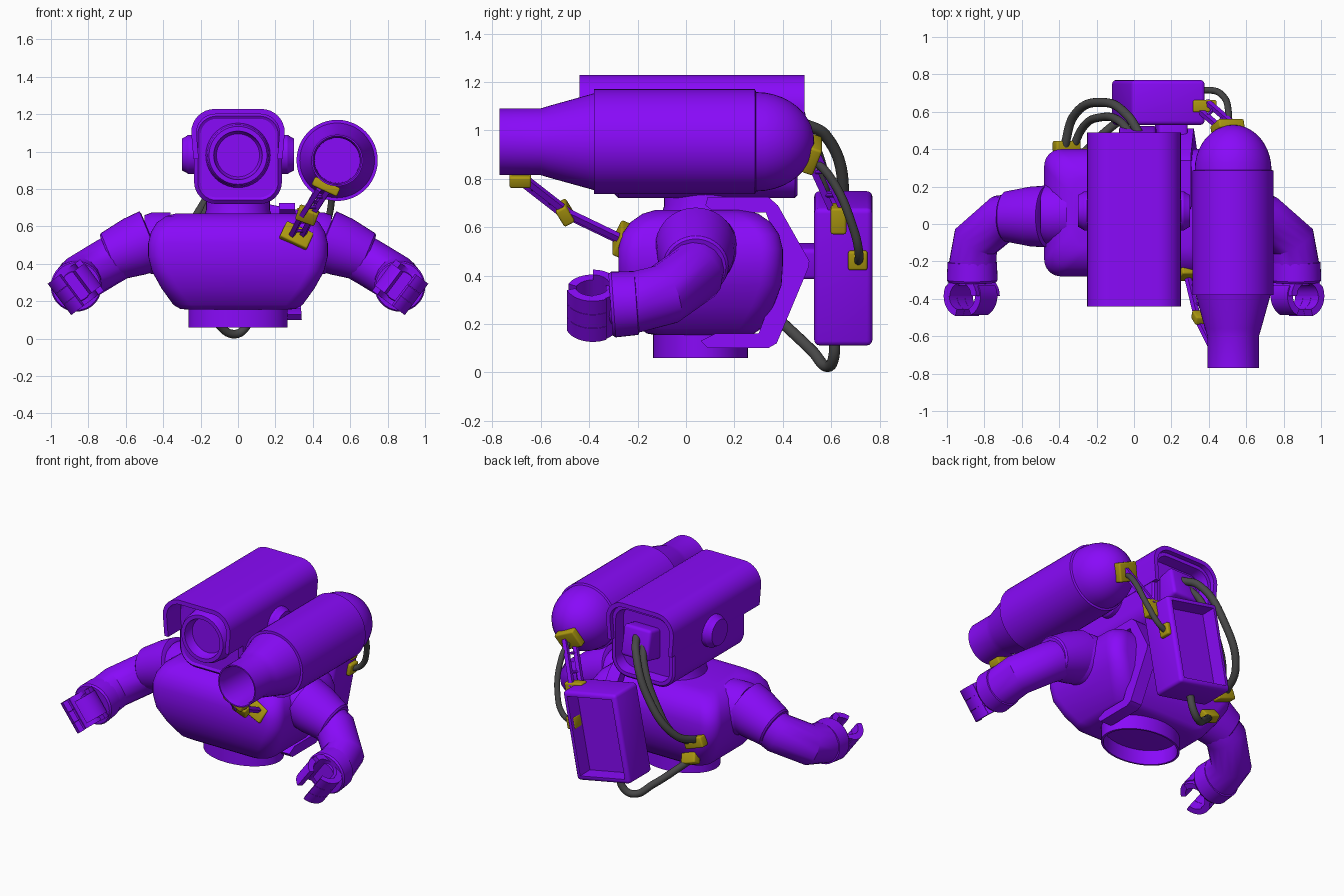
import bpy, bmesh
from math import sin, cos, pi, radians
from mathutils import Vector, Matrix, Euler

if "Cube" in bpy.data.objects:
    bpy.data.objects.remove(bpy.data.objects["Cube"])


def material(name, rgb):
    m = bpy.data.materials.new(name)
    m.diffuse_color = (*rgb, 1)
    m.use_nodes = True
    m.node_tree.nodes["Principled BSDF"].inputs["Base Color"].default_value = m.diffuse_color
    return m


PURPLE = material("purple_paint", (0.25, 0.003, 0.95))
YELLOW = material("yellow_metal", (0.42, 0.32, 0.005))
RUBBER = material("dark_rubber", (0.065, 0.065, 0.065))


def add(name, bm, mat=PURPLE, mirror=False):
    bmesh.ops.recalc_face_normals(bm, faces=bm.faces)
    me = bpy.data.meshes.new(name)
    bm.to_mesh(me)
    bm.free()
    me.materials.append(mat)
    ob = bpy.data.objects.new(name, me)
    bpy.context.collection.objects.link(ob)
    if mirror:
        ob.modifiers.new("mirror", 'MIRROR')
    return ob


def loft(name, rings, mat=PURPLE, mirror=False, caps=(True, True)):
    bm = bmesh.new()
    vs = [[bm.verts.new(p) for p in r] for r in rings]
    n = len(vs[0])
    for a, b in zip(vs, vs[1:]):
        for i in range(n):
            j = (i + 1) % n
            bm.faces.new((a[i], a[j], b[j], b[i]))
    if caps[0]:
        bm.faces.new(vs[0])
    if caps[1]:
        bm.faces.new(vs[-1])
    return add(name, bm, mat, mirror)


def lathe(name, origin, axis, profile, n=40, squash=1, **kw):
    """profile: (distance along axis, radius)"""
    q = Vector(axis).to_track_quat('Z', 'Y')
    o = Vector(origin)
    rings = [[o + q @ Vector((r * cos(2 * pi * i / n), squash * r * sin(2 * pi * i / n), t))
              for i in range(n)] for t, r in profile]
    return loft(name, rings, **kw)


def box(name, c, size, rot=(0, 0, 0), bevel=0.012, mat=PURPLE, mirror=False, recess=None):
    bm = bmesh.new()
    bmesh.ops.create_cube(bm, size=1)
    bmesh.ops.scale(bm, vec=size, verts=bm.verts)
    if recess:
        bm.normal_update()
        f = [f for f in bm.faces if f.normal.y > 0.9]
        bmesh.ops.inset_region(bm, faces=f, thickness=recess[0])
        bmesh.ops.inset_region(bm, faces=f, thickness=0.004)
        bmesh.ops.translate(bm, vec=(0, -recess[1], 0), verts=f[0].verts)
    edges = [e for e in bm.edges if all(max(abs(v.co[k]) / size[k] for k in (0, 2)) > .49 for v in e.verts)
             and len(e.link_faces) == 2 and e.calc_face_angle(0) > 1]
    bmesh.ops.bevel(bm, geom=edges, offset=bevel, segments=3, profile=0.5, affect='EDGES')
    bm.transform(Matrix.Translation(c) @ Euler([radians(a) for a in rot]).to_matrix().to_4x4())
    return add(name, bm, mat, mirror)


def hose(name, pts, radius, mat=RUBBER, mirror=False, bend='AUTO'):
    cu = bpy.data.curves.new(name, 'CURVE')
    cu.dimensions = '3D'
    cu.bevel_depth, cu.bevel_resolution = radius, 6
    cu.resolution_u = 10 if bend == 'AUTO' else 1
    cu.use_fill_caps = True
    sp = cu.splines.new('BEZIER')
    sp.bezier_points.add(len(pts) - 1)
    for b, p in zip(sp.bezier_points, pts):
        b.co = p
        b.handle_left_type = b.handle_right_type = bend
    tmp = bpy.data.objects.new(name + "_path", cu)
    bpy.context.collection.objects.link(tmp)
    me = bpy.data.meshes.new_from_object(tmp.evaluated_get(bpy.context.evaluated_depsgraph_get()))
    bpy.data.objects.remove(tmp)
    bm = bmesh.new()
    bm.from_mesh(me)
    bmesh.ops.remove_doubles(bm, verts=bm.verts, dist=1e-5)
    me.materials.clear()
    return add(name, bm, mat, mirror)


def rrect(hx, hz, r, n=9):
    pts = []
    for k, (sx, sz) in enumerate(((1, 1), (-1, 1), (-1, -1), (1, -1))):
        for i in range(n):
            a = pi / 2 * (k + i / (n - 1))
            pts.append((sx * (hx - r) + r * cos(a), sz * (hz - r) + r * sin(a)))
    return pts


def strut(name, p, q):
    p, q = Vector(p), Vector(q)
    d = q - p
    side = d.cross(Vector((0, 0, 1))).normalized() * 0.03
    for i, s in enumerate((-1, 1)):
        lathe(f"{name}_rail_{i}", p + s * side, d, [(0, 0.019), (d.length, 0.019)], n=4)
    for i, t in enumerate((0.3, 0.7)):
        c = p + d * t
        lathe(f"{name}_rung_{i}", c - side, side, [(0, 0.009), (0.06, 0.009)], n=8)


# torso: stacked rounded sections (z, half width, half depth)
sections = [(.155, .27, .19), (.16, .31, .22), (.18, .345, .25), (.27, .41, .30), (.36, .46, .335),
            (.44, .48, .34), (.51, .48, .34), (.57, .465, .325), (.62, .435, .29), (.655, .385, .24),
            (.67, .33, .19)]
loft("torso", [[(u, .06 + v, z) for u, v in rrect(hx, hy, .09)] for z, hx, hy in sections])

# waist socket (open below) and neck
lathe("waist_ring", (0, .06, 0), (0, 0, 1),
      [(.2, .245), (.09, .245), (.06, .25), (.06, .265), (.2, .265)], n=48, squash=.74)
lathe("neck", (0, .08, 0), (0, 0, 1), [(.63, .19), (.69, .17), (.76, .17)])

# head body with recessed back
ZC = .965
body = [(y, .235 - i, .245 - i, .12 - i) for y, i in
        ((-.29, .035), (-.30, .02), (-.28, 0), (.45, 0), (.46, .012), (.46, .035), (.39, .045))]
loft("head_body", [[(u, y, ZC + v) for u, v in rrect(hx, hz, r)] for y, hx, hz, r in body])
lathe("lens", (0, -.27, .98), (0, -1, 0),
      [(0, .175), (.09, .165), (.11, .155), (.11, .13), (.06, .122), (.05, .115), (.05, .0001)])
box("head_back_block", (.02, .43, .98), (.2, .16, .2), (12, 0, 0), .02)

# hood shell over the head
lo = -.01
out = rrect(.25, .258, .125)[:18]
inn = rrect(.222, .23, .1)[:18]
shape = [(.238, lo)] + out + [(-.238, lo), (-.21, lo)] + inn[::-1] + [(.21, lo)]
loft("hood", [[(u, y, .97 + v) for u, v in shape] for y in (-.44, .49)])

# ear discs
lathe("ear_disc", (.22, .07, .985), (1, 0, 0), [(0, .105), (.045, .105), (.06, .095), (.08, .085)], mirror=True)

# shoulder cannon with hollow muzzle and domed rear
dome = [(.29 + .24 * sin(a), .205 * cos(a) + .0001) for a in [pi / 2 * i / 10 for i in range(11)]]
lathe("cannon", (.53, 0, .953), (0, 1, 0),
      [(-.35, .12), (-.74, .122), (-.77, .13), (-.77, .138), (-.60, .138), (-.56, .15),
       (-.38, .2), (-.38, .217), (.285, .217)] + dome, n=48)

# shoulders, angular bent arms, cuffs
lathe("shoulder_collar", (.36, .05, .51), (1, 0, 0), [(0, .165), (.10, .165), (.14, .15)], mirror=True)
lathe("shoulder", (.46, .04, .53), (.93, 0, -.38),
      [(0, .15), (.005, .165), (.10, .16), (.24, .135), (.25, .125), (.25, .05)], mirror=True)
hose("arm", [(.60, .04, .465), (.705, .03, .405), (.845, -.09, .32), (.865, -.23, .285)],
     .128, PURPLE, True, 'VECTOR')
lathe("wrist_cuff", (.865, -.20, .287), (0, -1, -.07),
      [(0, .11), (.005, .132), (.1, .136), (.112, .128), (.112, .05)], mirror=True)

# hands: palm, three finger bands and a thumb, all curling round one tilted axis
AX, U = Vector((.6, 0, .8)), Vector((.8, 0, -.6))
HC = Vector((.865, -.385, .277))


def curl(name, a0, a1, t0, t1, r0=.075, r1=.112):
    arc = [radians(a0 + (a1 - a0) * i / 14) for i in range(15)]
    pts = [(r1, a) for a in arc] + [(r0, a) for a in reversed(arc)]
    loft(name, [[HC + U * (r * cos(a)) + Vector((0, r * sin(a), 0)) + AX * t for r, a in pts]
                for t in (t0, t1)], mirror=True)


curl("palm", 0, 180, -.105, .105, .07, .106)
for k in range(3):
    t = -.105 + k * .0705
    curl(f"finger_{k}", 30, -72, t, t + .069)
curl("thumb", 150, 245, -.075, .075)
lathe("wrist_pin", (.865, -.29, .28), (0, -1, 0), [(0, .09), (.04, .08)], mirror=True)

# side bracket wrapping round the back of the torso
outer = [(.08, .69), (.09, .725), (.34, .725), (.38, .69), (.51, .46), (.505, .43), (.375, .12), (.34, .10),
         (.09, .10), (.06, .13)]
inner = [(.12, .16), (.30, .16), (.39, .40), (.39, .50), (.33, .66), (.12, .66)]
loft("back_bracket", [[(x + (.45 - z) * .06, y, z) for y, z in outer + inner] for x in (.235, .32)])

# tilted backpack and its mount
box("backpack", (.13, .65, .43), (.4, .24, .58), (0, 11, 0), .022, recess=(.045, .1))
box("backpack_mount", (.2, .46, .46), (.16, .18, .13), (0, 11, 0), .02)

# hoses
hose("lower_hose", [(.07, .61, .17), (.04, .61, .06), (-.02, .585, .024), (-.12, .52, .09), (-.29, .36, .24)], .023)
hose("head_hose_outer", [(.03, .48, 1.03), (-.03, .575, .98), (-.17, .65, .74), (-.32, .58, .5), (-.375, .40, .41)], .024)
hose("head_hose_inner", [(-.02, .48, 1.0), (-.07, .545, .9), (-.18, .57, .66), (-.27, .52, .47), (-.33, .40, .38)], .022)
hose("cannon_hose", [(.5, .51, .9), (.505, .6, .8), (.47, .69, .6), (.41, .715, .49), (.33, .71, .45)], .018)

# folding struts that carry the cannon
strut("front_upper_strut", (.46, -.68, .8), (.37, -.5, .66))
strut("front_lower_strut", (.37, -.5, .66), (.31, -.25, .54))
strut("rear_strut", (.5, .52, .9), (.37, .63, .66))

# yellow clips
clips = [("muzzle_clip", (.47, -.685, .813), (.15, .09, .05), (0, 25, 0)),
         ("elbow_clip", (.37, -.5, .66), (.11, .05, .08), (30, 20, 0)),
         ("chest_clip", (.31, -.255, .545), (.16, .07, .10), (-25, 25, 0)),
         ("dome_clip", (.5, .52, .9), (.15, .05, .12), (-20, 25, 0)),
         ("pack_clip", (.37, .63, .635), (.13, .065, .11), (0, 11, 0)),
         ("pack_hose_clip", (.335, .71, .465), (.06, .08, .08), (0, 11, 0)),
         ("upper_hose_clip", (-.36, .415, .40), (.14, .06, .07), (0, 20, 0)),
         ("lower_hose_clip", (-.29, .365, .25), (.11, .06, .07), (30, 20, 0))]
for name, c, size, rot in clips:
    box(name, c, size, rot, .01, YELLOW)

# smooth shading with crisp edges
for ob in bpy.context.scene.objects:
    ob.select_set(True)
    bpy.context.view_layer.objects.active = ob
bpy.ops.object.shade_smooth_by_angle(angle=radians(32))
